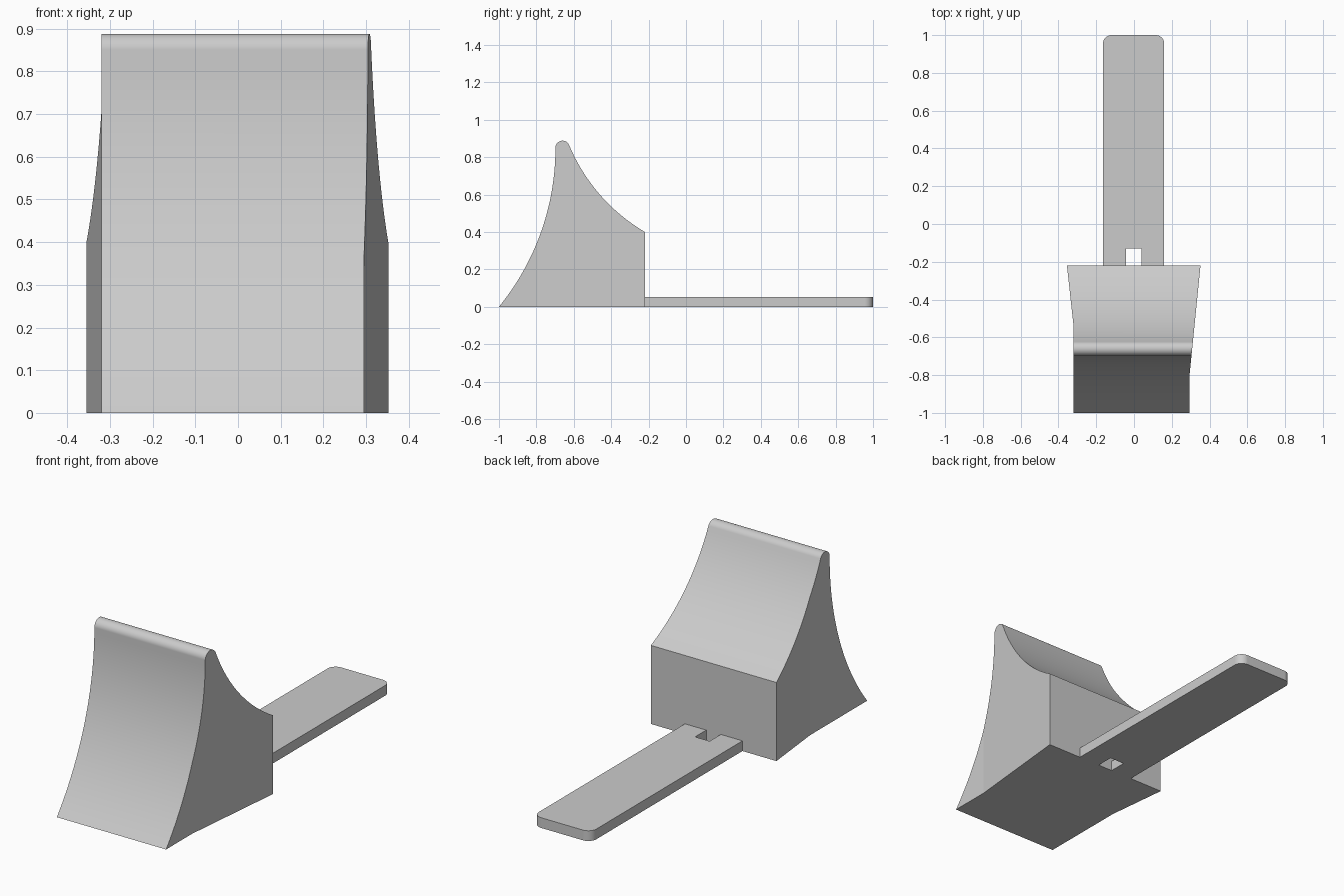
import bpy
import bmesh
from math import sin, cos, radians, hypot, asin

cube = bpy.data.objects.get("Cube")
if cube:
    bpy.data.objects.remove(cube)

grey = bpy.data.materials.new("plain_grey")
grey.use_nodes = True
colour = (0.6, 0.6, 0.6, 1)
grey.diffuse_color = colour
grey.node_tree.nodes["Principled BSDF"].inputs["Base Color"].default_value = colour


def arc(centre, radius, start, end, steps):
    """Points along a circular arc, angles in degrees."""
    angles = [radians(start + (end - start) * i / steps) for i in range(steps + 1)]
    return [(centre[0] + radius * cos(a), centre[1] + radius * sin(a)) for a in angles]


def sagging_arc(a, b, sag, steps):
    """Arc from a to b that dips by sag to the right-hand side of the path."""
    dx, dy = b[0] - a[0], b[1] - a[1]
    length = hypot(dx, dy)
    radius = length * length / (8 * sag) + sag / 2
    half = asin(length / 2 / radius)
    points = []
    for i in range(steps + 1):
        t = half * (2 * i / steps - 1)
        along = 0.5 + radius * sin(t) / length
        off = (radius * cos(t) - radius + sag) / length
        points.append((a[0] + dx * along + dy * off, a[1] + dy * along - dx * off))
    return points


def extrude(points, direction):
    """Solid made by sweeping a closed outline along a vector."""
    bm = bmesh.new()
    face = bm.faces.new([bm.verts.new(p) for p in points])
    swept = bmesh.ops.extrude_face_region(bm, geom=[face])["geom"]
    verts = [v for v in swept if isinstance(v, bmesh.types.BMVert)]
    bmesh.ops.translate(bm, verts=verts, vec=direction)
    return bm


def finish(bm, name):
    bmesh.ops.recalc_face_normals(bm, faces=bm.faces)
    mesh = bpy.data.meshes.new(name)
    bm.to_mesh(mesh)
    bm.free()
    mesh.materials.append(grey)
    obj = bpy.data.objects.new(name, mesh)
    bpy.context.collection.objects.link(obj)
    bpy.ops.object.select_all(action="DESELECT")
    obj.select_set(True)
    bpy.context.view_layer.objects.active = obj
    bpy.ops.object.shade_smooth_by_angle(angle=radians(5))


# Wedge block: concave front, rounded crest, concave back slope
BACK = -0.22
crest = arc((-0.66, 0.85), 0.038, 180, 22, 40)
front = sagging_arc((-1, 0), crest[0], 0.078, 32)
slope = sagging_arc(crest[-1], (BACK, 0.4), 0.05, 32)
# the front curve bows to the right of its upward path, the slope to the left
slope = [(p[0], p[1]) for p in sagging_arc((BACK, 0.4), crest[-1], 0.05, 32)][::-1] if slope[16][1] > 0.64 else slope
outline = front + crest[1:] + slope[1:] + [(BACK, 0)]
block = extrude([(-1, y, z) for y, z in outline], (2, 0, 0))

# Sides run straight at the front, then flare out towards the back
sides = {-1: (-0.54, 0.32, 0.355), 1: (-0.79, 0.295, 0.352)}
for kink, _, _ in sides.values():
    bmesh.ops.bisect_plane(block, geom=block.verts[:] + block.edges[:] + block.faces[:],
                           plane_co=(0, kink, 0), plane_no=(0, 1, 0))
for v in block.verts:
    side = 1 if v.co.x > 0 else -1
    kink, narrow, wide = sides[side]
    t = max(0, (v.co.y - kink) / (BACK - kink))
    v.co.x = side * (narrow + (wide - narrow) * t)
finish(block, "wedge_block")

# Flat tongue with rounded far corners and a slot next to the block
L, R, C = -0.164, 0.16, 0.045
tongue = [(0.04, BACK), (R, BACK)]
tongue += arc((R - C, 1 - C), C, 0, 90, 24) + arc((L + C, 1 - C), C, 90, 180, 24)
tongue += [(L, BACK), (-0.042, BACK), (-0.042, -0.13), (0.04, -0.13)]
finish(extrude([(x, y, 0) for x, y in tongue], (0, 0, 0.052)), "tongue")
